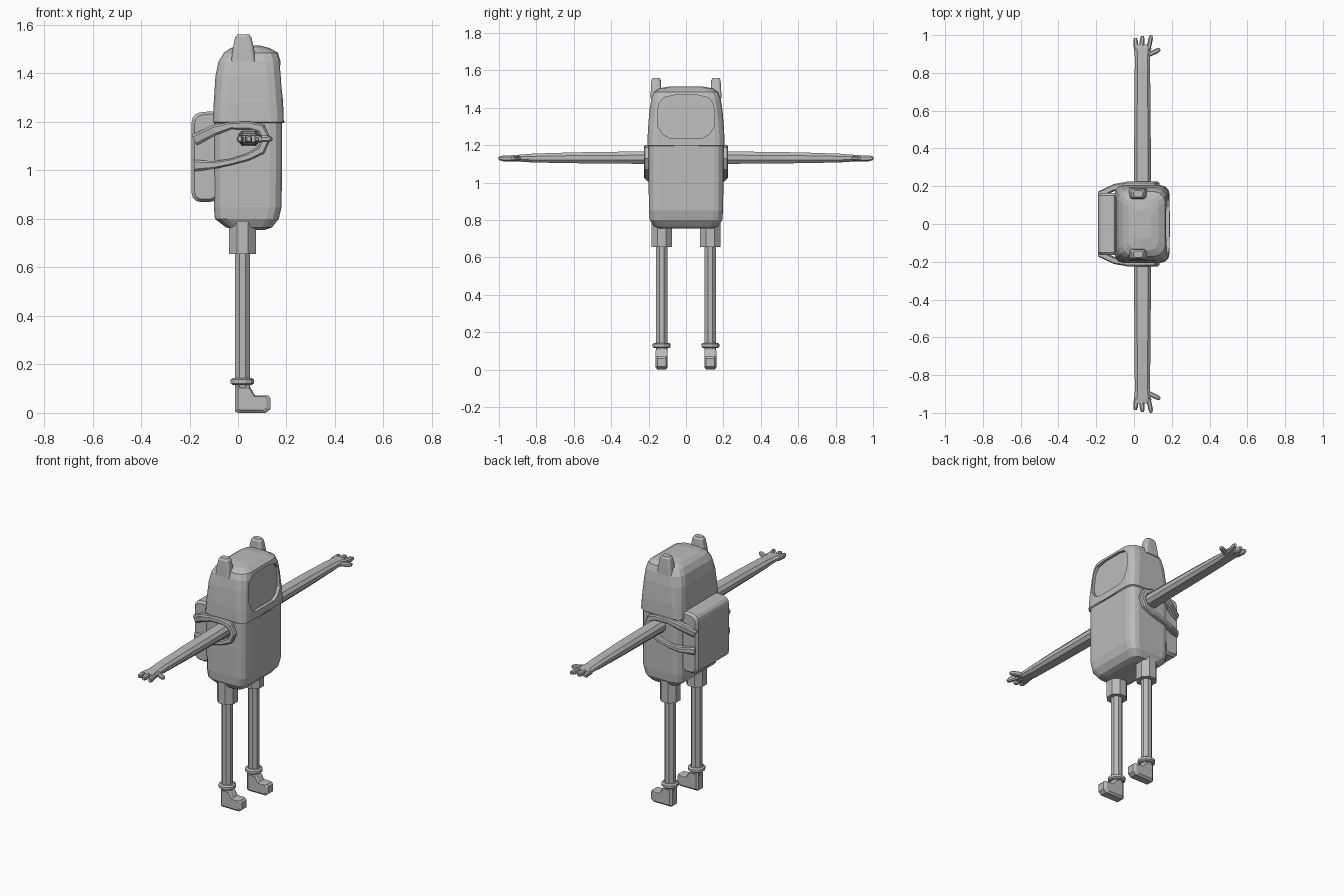
import bpy, bmesh, math
from mathutils import Vector

if "Cube" in bpy.data.objects:
    bpy.data.objects.remove(bpy.data.objects["Cube"])

gray = bpy.data.materials.new("plain gray")
gray.diffuse_color = (0.5, 0.5, 0.5, 1)
gray.use_nodes = True
gray.node_tree.nodes["Principled BSDF"].inputs["Base Color"].default_value = gray.diffuse_color


def finish(name, bm, bevel=0.0, segments=1):
    bmesh.ops.recalc_face_normals(bm, faces=bm.faces)
    me = bpy.data.meshes.new(name)
    bm.to_mesh(me)
    bm.free()
    me.materials.append(gray)
    ob = bpy.data.objects.new(name, me)
    bpy.context.collection.objects.link(ob)
    if bevel:
        m = ob.modifiers.new("bevel", 'BEVEL')
        m.width, m.segments = bevel, segments
    return ob


def loft(name, rings, bevel=0.0):
    """Skin a list of equal-length point rings and cap both ends."""
    bm = bmesh.new()
    loops = [[bm.verts.new(p) for p in r] for r in rings]
    n = len(loops[0])
    for a, b in zip(loops, loops[1:]):
        for i in range(n):
            j = (i + 1) % n
            bm.faces.new((a[i], a[j], b[j], b[i]))
    bm.faces.new(loops[0])
    bm.faces.new(loops[-1])
    return finish(name, bm, bevel)


def rounded(cx, cy, hx, hy, r, steps=3):
    """Rounded rectangle outline as 2D points."""
    pts = []
    for k, (sx, sy) in enumerate(((1, 1), (-1, 1), (-1, -1), (1, -1))):
        for i in range(steps + 1):
            a = math.pi / 2 * (k + i / steps)
            pts.append((cx + sx * (hx - r) + r * math.cos(a),
                        cy + sy * (hy - r) + r * math.sin(a)))
    return pts


def flat_ring(z, x0, x1, hy, r, cy=0):
    return [(x, y, z) for x, y in rounded((x0 + x1) / 2, cy, (x1 - x0) / 2, hy, r)]


def tube(name, cx, cy, stations, sides=8):
    """Vertical many-sided post from (z, radius) pairs."""
    return loft(name, [[(cx + r * math.cos(math.tau * (i + .5) / sides),
                         cy + r * math.sin(math.tau * (i + .5) / sides), z)
                        for i in range(sides)] for z, r in stations])


# Body and hood in one skin, with a small overhanging hood edge
body = loft("body_and_hood", [flat_ring(*s) for s in (
    (0.755, 0.01, 0.11, 0.14, 0.04),
    (0.765, -0.05, 0.14, 0.172, 0.045),
    (0.80, -0.095, 0.168, 0.194, 0.05),
    (0.85, -0.10, 0.18, 0.198, 0.05),
    (1.00, -0.10, 0.181, 0.20, 0.05),
    (1.195, -0.10, 0.181, 0.20, 0.05),
    (1.20, -0.104, 0.189, 0.206, 0.05),
    (1.28, -0.10, 0.186, 0.204, 0.055),
    (1.39, -0.093, 0.18, 0.195, 0.06),
    (1.45, -0.08, 0.175, 0.185, 0.06),
    (1.485, -0.058, 0.165, 0.172, 0.06),
    (1.505, -0.03, 0.13, 0.14, 0.05),
    (1.515, 0.01, 0.09, 0.08, 0.03))])

# Recessed face opening
half = [(0.09, 1.24), (0.125, 1.26), (0.15, 1.30), (0.153, 1.36),
        (0.146, 1.42), (0.12, 1.455), (0.06, 1.468)]
outline = half + [(-y, z) for y, z in reversed(half)]
cutter = loft("face_cutter", [
    [(0.168 - (z - 1.24) * 0.06, y, z) for y, z in outline],
    [(0.26, y, z) for y, z in outline]])
cutter.hide_render = True
cutter.hide_viewport = True
cut = body.modifiers.new("face opening", 'BOOLEAN')
cut.operation, cut.solver, cut.object = 'DIFFERENCE', 'EXACT', cutter

# Mouth line plate under the face
loft("mouth_crease", [[(x, y, z) for y, z in
                       ((-0.07, 1.195), (0.07, 1.195), (0.05, 1.204), (-0.05, 1.204))]
                      for x in (0.18, 0.191)])

# Backpack
side = rounded(-0.135, 1.055, 0.056, 0.185, 0.035)
side = [(x, z + (0.1 * (x + 0.15) if z > 1.1 else 0)) for x, z in side]
loft("backpack", [[(-0.13 + (x + 0.13) * k, y, 1.055 + (z - 1.055) * m) for x, z in side]
                  for y, k, m in ((-0.165, .8, .94), (-0.15, 1, 1),
                                  (0.15, 1, 1), (0.165, .8, .94))])


def strap(name, s):
    # x, y, z, half width along the loop round the arm
    path = [(-0.18, .162, 1.125, .024), (-0.10, .20, 1.165, .022), (-0.03, .213, 1.185, .015),
            (0.05, .213, 1.185, .017), (0.095, .213, 1.172, .02), (0.116, .213, 1.13, .018),
            (0.095, .213, 1.083, .018), (0.04, .213, 1.055, .015), (-0.03, .213, 1.035, .013),
            (-0.10, .20, 1.022, .016), (-0.18, .162, 1.02, .024)]
    rings = []
    for i, (x, y, z, w) in enumerate(path):
        a, b = path[max(i - 1, 0)], path[min(i + 1, len(path) - 1)]
        t = Vector((b[0] - a[0], b[2] - a[2])).normalized()
        nx, nz = -t.y * w, t.x * w
        rings.append([(x + nx * u, s * (y + v), z + nz * u)
                      for u, v in ((-1, -.02), (1, -.02), (1, .005), (.6, .012),
                                   (-.6, .012), (-1, .005))])
    loft(name, rings)


def arm_ring(y, x0, x1, z0, z1):
    cx, cz, hx, hz = (x0 + x1) / 2, (z0 + z1) / 2, (x1 - x0) / 2, (z1 - z0) / 2
    return [(cx + hx * u, y, cz + hz * v) for u, v in
            ((1, .4), (.65, 1), (-.65, 1), (-1, .4), (-1, -.4), (-.65, -1), (.65, -1), (1, -.4))]


def finger(name, s, a, b, w, h):
    """Tapered finger between two (x, y) points."""
    a, b = Vector(a), Vector(b)
    d = (b - a).normalized()
    n = Vector((-d.y, d.x))
    rings = []
    for t, k in ((0, 1), (.75, 1), (1, .6)):
        p = a.lerp(b, t)
        rings.append([(p.x + n.x * w * k * u, s * (p.y + n.y * w * k * u), 1.13 + h * k * v)
                      for u, v in ((1, .5), (.5, 1), (-.5, 1), (-1, .5),
                                   (-1, -.5), (-.5, -1), (.5, -1), (1, -.5))])
    loft(name, rings)


for s, tag in ((-1, "right"), (1, "left")):
    strap(f"strap_{tag}", s)

    # Arm ending in a flat palm, with three fingers and a thumb
    loft(f"arm_{tag}", [arm_ring(s * y, *r) for y, *r in (
        (0.17, 0.0, 0.09, 1.10, 1.168), (0.60, 0.002, 0.088, 1.104, 1.162),
        (0.82, 0.004, 0.085, 1.108, 1.155), (0.88, 0.005, 0.085, 1.112, 1.15),
        (0.93, 0.0, 0.092, 1.115, 1.147), (0.95, 0.004, 0.08, 1.118, 1.144))])
    finger(f"finger_back_{tag}", s, (0.012, .92), (0.007, .985), .012, .015)
    finger(f"finger_middle_{tag}", s, (0.04, .92), (0.045, .995), .013, .016)
    finger(f"finger_front_{tag}", s, (0.075, .92), (0.092, 1.0), .012, .015)
    finger(f"thumb_{tag}", s, (0.075, .895), (0.138, .925), .013, .013)

    # Ear stub
    loft(f"ear_{tag}", [flat_ring(z, 0.022 - hx, 0.022 + hx, hy, 0.015, s * 0.16)
                        for z, hx, hy in ((1.45, .05, .03), (1.50, .044, .028),
                                          (1.548, .034, .025), (1.56, .025, .018))])

    # Trouser cuff, leg, ankle ring
    y = s * 0.13
    tube(f"trouser_{tag}", 0.018, y, ((0.655, .06), (0.80, .06)))
    tube(f"leg_{tag}", 0.018, y, ((0.09, .033), (0.70, .033)))
    tube(f"ankle_ring_{tag}", 0.018, y, ((0.115, .04), (0.122, .05), (0.137, .05), (0.144, .04)), 12)

    # Boot from a side profile
    boot = [(-0.012, .005), (0.0, 0), (0.115, 0), (0.135, .016), (0.135, .06), (0.125, .072),
            (0.07, .072), (0.045, .115), (-0.012, .115)]
    loft(f"boot_{tag}", [[(0.05 + (px - 0.05) * k, y + d, 0.055 + (pz - 0.055) * k)
                          for px, pz in boot]
                         for d, k in ((-.032, .8), (-.022, 1), (.022, 1), (.032, .8))])
